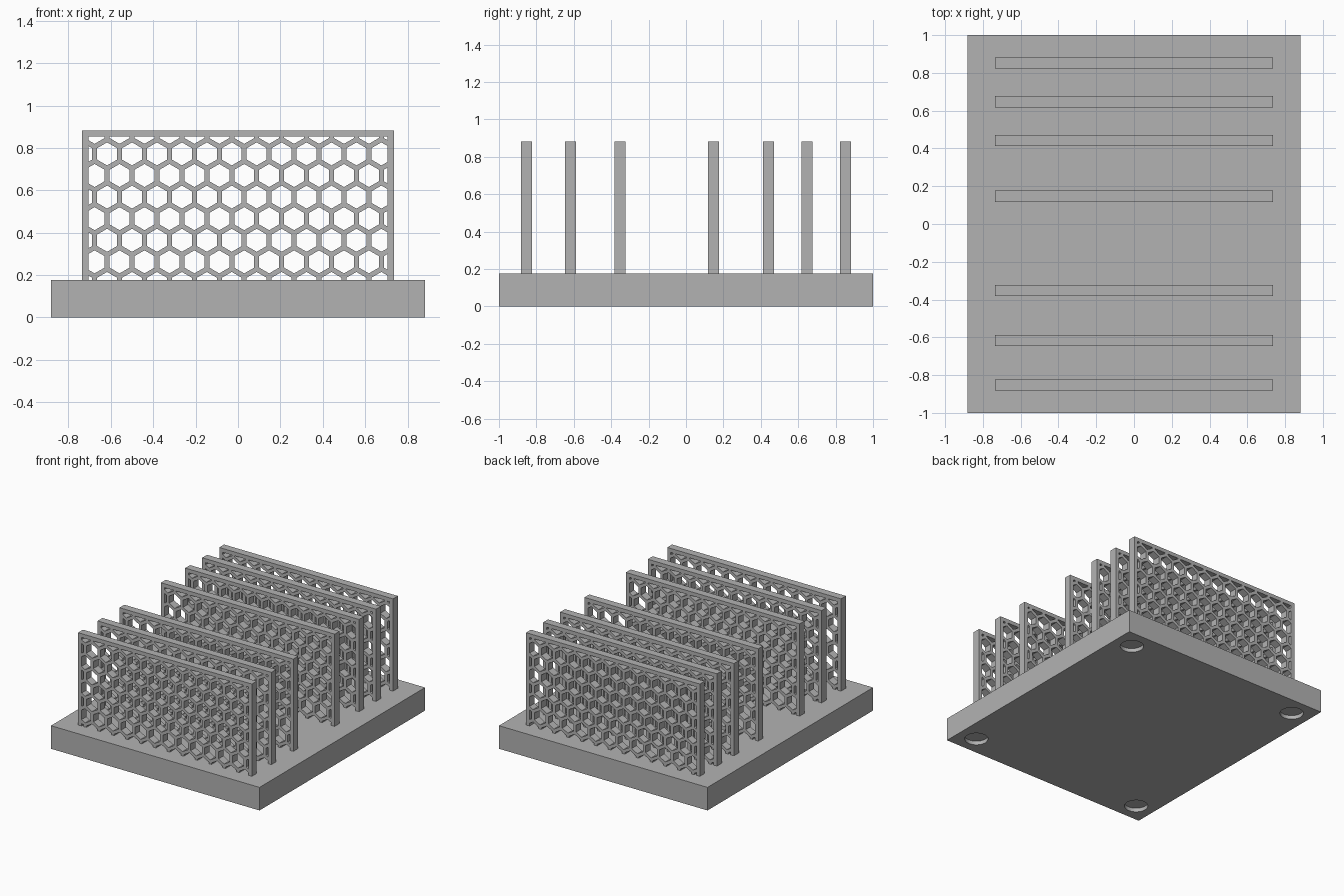
import bpy, bmesh, math
from mathutils import Matrix, Vector

S = 2 / 170              # model units per design millimetre
BASE_W, BASE_L, BASE_H = 150, 170, 15
PANEL_W, PANEL_T, PANEL_TOP = 125, 5, 75
FRAME = 2.5
PITCH, HOLE = 10, 8      # honeycomb spacing and opening across flats
PANEL_Y = (-72.5, -52.5, -30, 12.5, 37.5, 55, 72.5)

old = bpy.data.objects.get("Cube")
if old:
    bpy.data.objects.remove(old, do_unlink=True)

grey = bpy.data.materials.new("grey plastic")
grey.use_nodes = True
colour = (0.45, 0.45, 0.45, 1)
grey.diffuse_color = colour
grey.node_tree.nodes["Principled BSDF"].inputs["Base Color"].default_value = colour


def make_object(name, bm):
    bmesh.ops.scale(bm, vec=(S, S, S), verts=bm.verts)
    bmesh.ops.recalc_face_normals(bm, faces=bm.faces)
    mesh = bpy.data.meshes.new(name)
    bm.to_mesh(mesh)
    bm.free()
    mesh.materials.append(grey)
    obj = bpy.data.objects.new(name, mesh)
    bpy.context.collection.objects.link(obj)
    return obj


def box(name, x, y, z0, z1):
    bm = bmesh.new()
    bmesh.ops.create_cube(bm, size=1)
    bmesh.ops.scale(bm, vec=(x, y, z1 - z0), verts=bm.verts)
    bmesh.ops.translate(bm, vec=(0, 0, (z0 + z1) / 2), verts=bm.verts)
    return make_object(name, bm)


def cut(obj, cutter):
    """Subtract the cutter and bake the result into the mesh."""
    mod = obj.modifiers.new("cut", 'BOOLEAN')
    mod.operation, mod.solver, mod.object = 'DIFFERENCE', 'EXACT', cutter
    bpy.context.view_layer.update()
    graph = bpy.context.evaluated_depsgraph_get()
    mesh = bpy.data.meshes.new_from_object(obj.evaluated_get(graph))
    obj.modifiers.clear()
    obj.data = mesh
    bpy.data.objects.remove(cutter, do_unlink=True)


# Base slab with four round foot recesses underneath
base = box("base", BASE_W, BASE_L, 0, BASE_H)
bm = bmesh.new()
for sx in (-1, 1):
    for sy in (-1, 1):
        spot = (sx * (BASE_W / 2 - 12.5), sy * (BASE_L / 2 - 12.5), 0)
        bmesh.ops.create_cone(bm, cap_ends=True, segments=48, radius1=7, radius2=7,
                              depth=5, matrix=Matrix.Translation(spot))
recesses = make_object("foot_recess_cutter", bm)
recesses.hide_render = True
cut(base, recesses)

# Honeycomb cutter: flat hexagons trimmed to the frame opening, then thickened
bm = bmesh.new()
row_step = PITCH * math.sqrt(3) / 2
radius = HOLE / math.sqrt(3)
for row in range(9):
    z = 65.6 + (1 - row) * row_step
    shift = 2.5 if row % 2 else -2.5
    for col in range(-7, 8):
        ring = []
        for k in range(6):
            a = math.radians(60 * k + 30)
            ring.append(bm.verts.new((col * PITCH - shift + radius * math.cos(a), -PANEL_T,
                                      z + radius * math.sin(a))))
        bm.faces.new(ring)
half = PANEL_W / 2 - FRAME
for point, normal in (((half, 0, 0), (1, 0, 0)), ((-half, 0, 0), (-1, 0, 0)),
                      ((0, 0, PANEL_TOP - FRAME), (0, 0, 1)),
                      ((0, 0, BASE_H - 0.5), (0, 0, -1))):
    bmesh.ops.bisect_plane(bm, geom=bm.verts[:] + bm.edges[:] + bm.faces[:],
                           plane_co=point, plane_no=normal, clear_outer=True)
grown = bmesh.ops.extrude_face_region(bm, geom=bm.faces[:], use_keep_orig=True)
bmesh.ops.translate(bm, vec=Vector((0, 2 * PANEL_T, 0)),
                    verts=[g for g in grown["geom"] if isinstance(g, bmesh.types.BMVert)])
honeycomb = make_object("honeycomb_cutter", bm)
honeycomb.hide_render = True

# Upright panels, all sharing one perforated mesh and seated in the base
panel = box("panel_1", PANEL_W, PANEL_T, BASE_H - 1, PANEL_TOP)
cut(panel, honeycomb)
for i, y in enumerate(PANEL_Y):
    if i:
        panel = bpy.data.objects.new(f"panel_{i + 1}", panel.data)
        bpy.context.collection.objects.link(panel)
    panel.location.y = y * S
